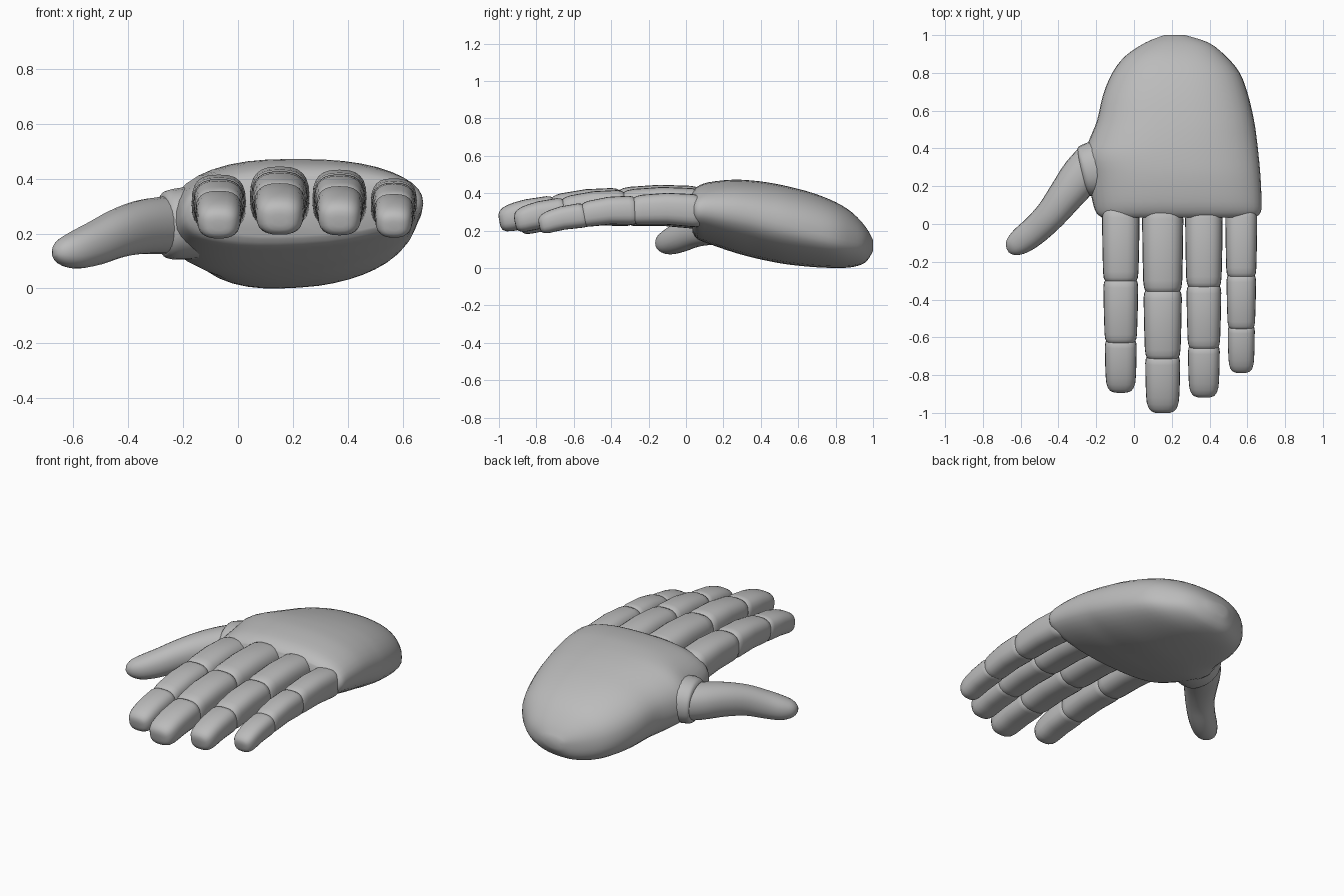
import bpy, bmesh, math
from mathutils import Vector

cube = bpy.data.objects.get("Cube")
if cube:
    bpy.data.objects.remove(cube)

grey = bpy.data.materials.new("matte grey")
grey.use_nodes = True
COLOUR = (0.5, 0.5, 0.5, 1)
grey.diffuse_color = COLOUR
grey.node_tree.nodes["Principled BSDF"].inputs["Base Color"].default_value = COLOUR


def power(v, n):
    return math.copysign(abs(v) ** (2 / n), v)


def smooth_rows(rows, steps):
    """Catmull-Rom interpolation of rows of numbers."""
    out = []
    for i in range(len(rows) - 1):
        a, b, c, d = (rows[max(0, min(len(rows) - 1, i + k))] for k in (-1, 0, 1, 2))
        for s in range(steps):
            t = s / steps
            out.append([0.5 * (2 * q + (r - p) * t + (2 * p - 5 * q + 4 * r - w) * t * t
                               + (3 * q - p - 3 * r + w) * t ** 3)
                        for p, q, r, w in zip(a, b, c, d)])
    return out + [list(rows[-1])]


def loft(name, rings):
    """Skin a list of equal rings and cap both ends."""
    bm = bmesh.new()
    loops = [[bm.verts.new(p) for p in ring] for ring in rings]
    n = len(loops[0])
    for a, b in zip(loops, loops[1:]):
        for i in range(n):
            bm.faces.new((a[i], a[(i + 1) % n], b[(i + 1) % n], b[i]))
    bm.faces.new(loops[0])
    bm.faces.new(loops[-1])
    bmesh.ops.recalc_face_normals(bm, faces=bm.faces)
    mesh = bpy.data.meshes.new(name)
    bm.to_mesh(mesh)
    bm.free()
    mesh.materials.append(grey)
    obj = bpy.data.objects.new(name, mesh)
    bpy.context.collection.objects.link(obj)
    bpy.ops.object.select_all(action="DESELECT")
    obj.select_set(True)
    bpy.context.view_layer.objects.active = obj
    bpy.ops.object.shade_smooth_by_angle(angle=math.radians(50))


def ring(centre, along, half_w, half_h, n=2.0, count=24):
    """Rounded cross-section square to a direction."""
    side = along.cross(Vector((0, 0, 1))).normalized()
    up = side.cross(along).normalized()
    angles = [2 * math.pi * i / count for i in range(count)]
    return [centre + side * half_w * power(math.cos(a), n) + up * half_h * power(math.sin(a), n)
            for a in angles]


# Palm: y, left edge, right edge, bottom, widest height, top, drop on the thumb side
palm_rows = [
    (0.035, -0.17, 0.64, 0.19, 0.31, 0.41, 0.02),
    (0.06, -0.20, 0.67, 0.155, 0.31, 0.435, 0.04),
    (0.12, -0.22, 0.675, 0.13, 0.31, 0.458, 0.06),
    (0.25, -0.245, 0.67, 0.085, 0.295, 0.472, 0.07),
    (0.36, -0.265, 0.66, 0.055, 0.275, 0.467, 0.05),
    (0.45, -0.235, 0.65, 0.035, 0.25, 0.455, 0.03),
    (0.55, -0.195, 0.635, 0.018, 0.225, 0.435, 0.01),
    (0.68, -0.165, 0.605, 0.005, 0.19, 0.40, 0),
    (0.80, -0.115, 0.56, 0.0, 0.16, 0.352, 0),
    (0.89, -0.045, 0.485, 0.005, 0.14, 0.295, 0),
    (0.96, 0.06, 0.395, 0.03, 0.13, 0.22, 0),
    (1.0, 0.16, 0.27, 0.09, 0.125, 0.15, 0),
]
palm_rings = []
for y, x0, x1, low, mid, top, drop in smooth_rows(palm_rows, 3):
    points = []
    for i in range(40):
        a = 2 * math.pi * i / 40
        c, s = math.cos(a), math.sin(a)
        x = (x0 + x1) / 2 + (x1 - x0) / 2 * power(c, 2.4)
        level = mid - drop * max(-c, 0)
        # The heel of the palm hangs lowest on the thumb side
        reach = top - level if s > 0 else (level - low) * (0.98 - 0.2 * c)
        points.append(Vector((x, y, level + reach * power(s, 2.3))))
    palm_rings.append(points)
loft("palm", palm_rings)

# Fingers: name, x, half width, joints from knuckle to tip, height shift, depth
fingers = [
    ("index", -0.07, 0.10, (0.07, -0.30, -0.62, -0.89), -0.02, 0.098),
    ("middle", 0.152, 0.11, (0.07, -0.355, -0.705, -0.998), 0.0, 0.108),
    ("ring", 0.37, 0.10, (0.07, -0.33, -0.65, -0.915), -0.006, 0.102),
    ("little", 0.568, 0.085, (0.07, -0.275, -0.545, -0.785), -0.023, 0.087),
]
heights = (0.325, 0.33, 0.305, 0.25)
parts = ("lower", "middle", "upper")
scales = (1.0, 0.93, 0.85, 0.78)
body = [(0.0, 0.80), (0.015, 0.89), (0.05, 0.96), (0.12, 1.0), (0.5, 1.01),
        (0.86, 1.0), (0.94, 0.965), (0.985, 0.89), (1.0, 0.80)]
tip = body[:5] + [(0.7, 1.0), (0.82, 0.97), (0.91, 0.88), (0.965, 0.73), (0.99, 0.54), (1.0, 0.3)]
for name, x, half, joints, shift, depth in fingers:
    for k, part in enumerate(parts):
        a = Vector((x, joints[k] + 0.008, heights[k] + shift))
        b = Vector((x, joints[k + 1] - (0.008 if k < 2 else 0), heights[k + 1] + shift))
        rings = []
        for t, size in (tip if k == 2 else body):
            scale = scales[k] + (scales[k + 1] - scales[k]) * t
            centre = a.lerp(b, t) + Vector((0, 0, 0.012 * math.sin(math.pi * t)))
            rings.append(ring(centre, b - a, half * scale * size,
                              depth * (scale - 0.05 * (k + t - 0.5)) * size, 2.7))
        loft(f"{name}_finger_{part}", rings)


def tube(name, rows, steps):
    """Rounded tube along rows of x, y, z, half width, half height."""
    rows = smooth_rows(rows, steps)
    rings = []
    for i, (x, y, z, w, h) in enumerate(rows):
        ahead, behind = rows[min(i + 1, len(rows) - 1)], rows[max(i - 1, 0)]
        along = Vector(ahead[:3]) - Vector(behind[:3])
        along.z *= 0.5
        rings.append(ring(Vector((x, y, z)), along, w, h, 2.2))
    loft(name, rings)


# Thumb and the rounded socket it sits in
tube("thumb", [
    (-0.20, 0.34, 0.235, 0.11, 0.105),
    (-0.28, 0.255, 0.23, 0.108, 0.104),
    (-0.36, 0.152, 0.222, 0.095, 0.097),
    (-0.44, 0.05, 0.20, 0.083, 0.088),
    (-0.52, -0.03, 0.165, 0.077, 0.080),
    (-0.59, -0.085, 0.141, 0.071, 0.069),
    (-0.635, -0.117, 0.134, 0.056, 0.052),
    (-0.658, -0.133, 0.132, 0.036, 0.032),
    (-0.669, -0.14, 0.132, 0.012, 0.012),
], 3)
tube("thumb_socket", [
    (-0.05, 0.34, 0.245, 0.15, 0.13),
    (-0.15, 0.31, 0.24, 0.148, 0.132),
    (-0.22, 0.288, 0.235, 0.143, 0.13),
    (-0.257, 0.276, 0.232, 0.136, 0.123),
    (-0.272, 0.272, 0.231, 0.118, 0.108),
], 3)
